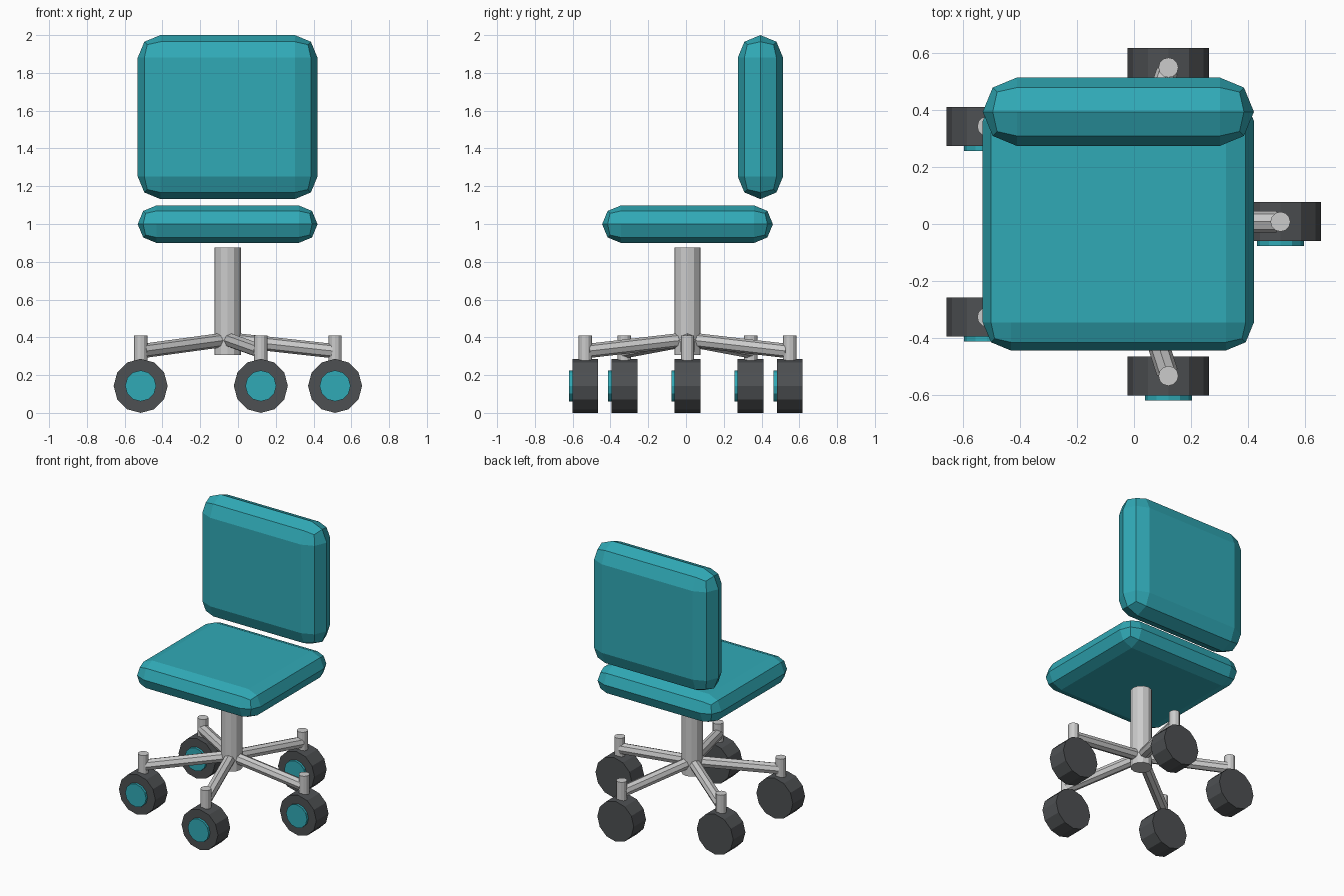
import bpy, bmesh
from math import sin, cos, radians, pi
from mathutils import Vector

if "Cube" in bpy.data.objects:
    bpy.data.objects.remove(bpy.data.objects["Cube"])

CX, CY = -0.055, 0.008      # chair axis
REACH = 0.569               # caster distance from the axis
WHEEL_R, WHEEL_W = 0.143, 0.137


def material(name, color):
    m = bpy.data.materials.new(name)
    m.diffuse_color = (*color, 1)
    m.use_nodes = True
    m.node_tree.nodes["Principled BSDF"].inputs["Base Color"].default_value = m.diffuse_color
    return m


teal = material("teal_fabric", (0.03, 0.40, 0.47))
dark = material("dark_rubber", (0.075, 0.08, 0.085))


def finish(name, bm, mat=None):
    bmesh.ops.recalc_face_normals(bm, faces=bm.faces)
    me = bpy.data.meshes.new(name)
    bm.to_mesh(me)
    bm.free()
    ob = bpy.data.objects.new(name, me)
    bpy.context.collection.objects.link(ob)
    if mat:
        me.materials.append(mat)
    return ob


def cushion(name, center, size):
    """Box rounded over its full thickness with a two-step bevel."""
    bm = bmesh.new()
    bmesh.ops.create_cube(bm, size=1)
    bmesh.ops.scale(bm, vec=size, verts=bm.verts)
    bmesh.ops.bevel(bm, geom=bm.edges[:], offset=min(size) / 2 - 0.0002,
                    offset_type='OFFSET', segments=2, profile=0.5,
                    affect='EDGES', clamp_overlap=True)
    bmesh.ops.remove_doubles(bm, verts=bm.verts, dist=0.002)
    bmesh.ops.translate(bm, vec=center, verts=bm.verts)
    return finish(name, bm, teal)


def rod(name, a, b, radius, sides=12, mat=None):
    """Flat-sided cylinder between two points."""
    a, b = Vector(a), Vector(b)
    axis = b - a
    bm = bmesh.new()
    bmesh.ops.create_cone(bm, cap_ends=True, segments=sides, radius1=radius,
                          radius2=radius, depth=axis.length)
    turn = axis.to_track_quat('Z', 'Y').to_matrix()
    bmesh.ops.rotate(bm, matrix=turn, verts=bm.verts)
    bmesh.ops.translate(bm, vec=(a + b) / 2, verts=bm.verts)
    return finish(name, bm, mat)


# Cushions
cushion("seat", (CX, CY, 0.999), (0.952, 0.904, 0.198))
cushion("backrest", (CX, 0.394, 1.566), (0.952, 0.24, 0.868))

# Central column
rod("column", (CX, CY, 0.307), (CX, CY, 0.875), 0.07)

# Five arms, each with a caster
for i in range(5):
    t = radians(72 * i)
    dx, dy = cos(t), sin(t)
    x, y = CX + REACH * dx, CY + REACH * dy
    rod(f"arm_{i + 1}", (CX + 0.02 * dx, CY + 0.02 * dy, 0.387),
        (CX + 0.555 * dx, CY + 0.555 * dy, 0.328), 0.038, 8)
    rod(f"caster_stem_{i + 1}", (x, y, 0.27), (x, y, 0.41), 0.035)
    front = y - WHEEL_W / 2
    rod(f"wheel_{i + 1}", (x, front, WHEEL_R), (x, y + WHEEL_W / 2, WHEEL_R),
        WHEEL_R, 12, dark)
    rod(f"hub_cap_{i + 1}", (x, front - 0.017, WHEEL_R), (x, front, WHEEL_R),
        0.082, 12, teal)
